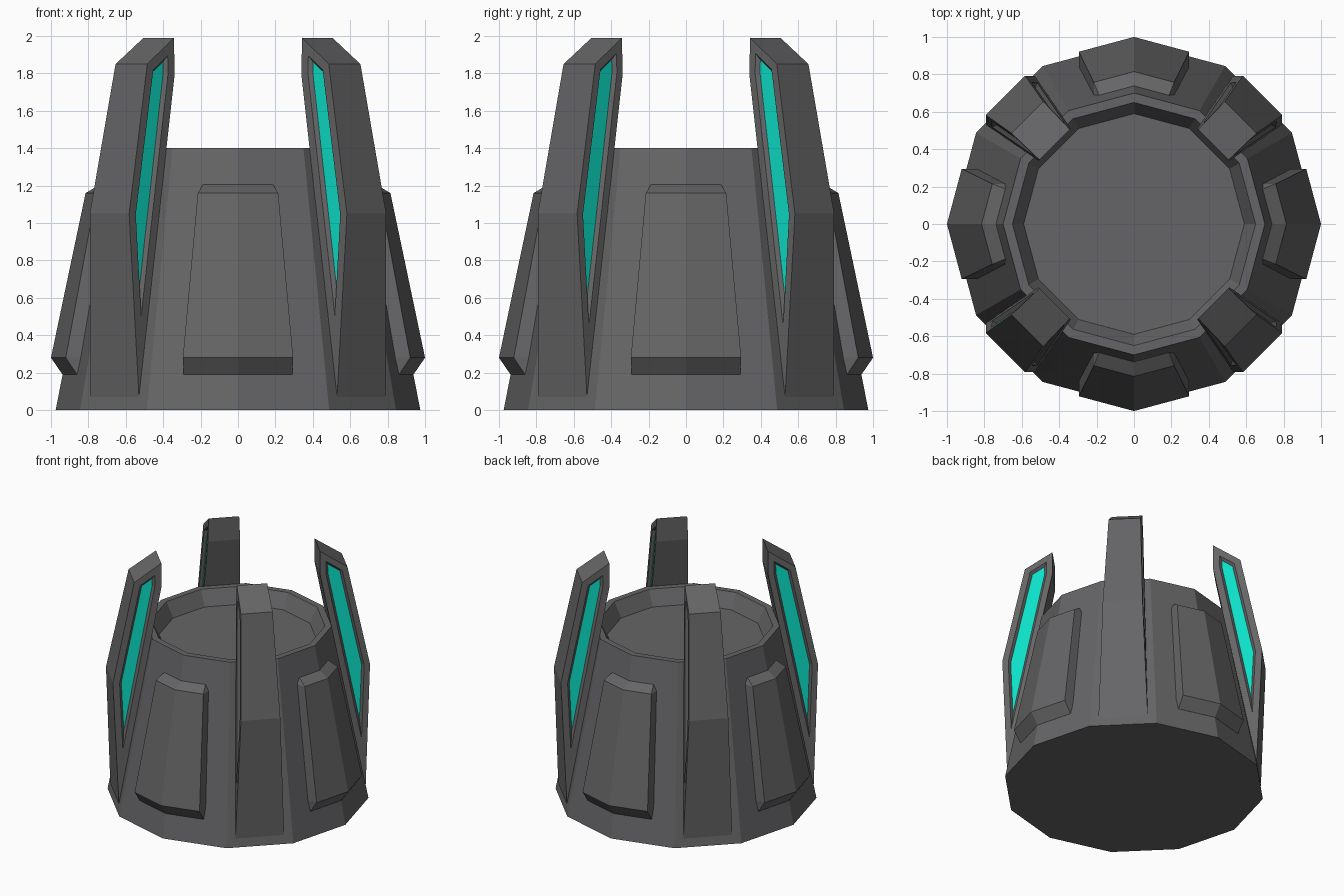
import bpy, bmesh, math
from mathutils import Matrix, Vector

if "Cube" in bpy.data.objects:
    bpy.data.objects.remove(bpy.data.objects["Cube"])


def material(name, rgb):
    m = bpy.data.materials.new(name)
    m.diffuse_color = (*rgb, 1)
    m.use_nodes = True
    m.node_tree.nodes["Principled BSDF"].inputs["Base Color"].default_value = m.diffuse_color
    return m


GREY = material("dark grey metal", (0.13, 0.13, 0.135))
TEAL = material("teal glow", (0.004, 0.75, 0.58))


def finish(bm, name, mats):
    bmesh.ops.recalc_face_normals(bm, faces=bm.faces)
    mesh = bpy.data.meshes.new(name)
    bm.to_mesh(mesh)
    bm.free()
    for m in mats:
        mesh.materials.append(m)
    ob = bpy.data.objects.new(name, mesh)
    bpy.context.collection.objects.link(ob)
    return ob


def loft(bm, rows, closed):
    """Bridge rows of points with quads and cap both ends."""
    vs = [[bm.verts.new(p) for p in row] for row in rows]
    n = len(vs[0])
    for a, b in zip(vs, vs[1:]):
        for i in range(n):
            j = (i + 1) % n
            bm.faces.new((a[i], a[j], b[j], b[i]))
    if closed:
        bm.faces.new(vs[0][::-1])
        bm.faces.new(vs[-1])


# Body: twelve-sided tapered drum with a sunken lid
def body_radius(z):
    return 0.975 - 0.275 * z / 1.4


bm = bmesh.new()
rings = [(0.975, 0), (0.70, 1.4), (0.65, 1.4), (0.59, 1.28)]
loft(bm, [[(r * math.cos(math.pi * i / 6), r * math.sin(math.pi * i / 6), z)
           for i in range(12)] for r, z in rings], True)
finish(bm, "body", [GREY])


# Armour panels: bent plates wrapped over the corners on the four axes
def panel(name, angle):
    bm = bmesh.new()
    k = math.tan(math.radians(15))
    rows = []
    for z, r, w in [(0.19, 0.938, 0.29), (0.28, 1.0, 0.295),
                    (1.16, 0.815, 0.215), (1.205, 0.741, 0.188)]:
        inner = body_radius(z) - 0.02
        rows.append([(r - k * w, -w, z), (r, 0, z), (r - k * w, w, z),
                     (inner - k * w, w, z), (inner, 0, z), (inner - k * w, -w, z)])
    loft(bm, rows, True)
    bm.transform(Matrix.Rotation(angle, 4, 'Z'))
    finish(bm, name, [GREY])


for name, deg in [("right", 0), ("back", 90), ("left", 180), ("front", 270)]:
    panel(name + "_panel", math.radians(deg))


# Fins: tapered blades on the diagonals with a recessed teal light on each side
PROFILE = [(0.933, 0.07), (0.972, 1.05), (0.806, 1.85), (0.60, 1.99), (0.60, 1.8)]


def fin(name, sx, sy):
    bm = bmesh.new()
    sides = []
    for s in (-1, 1):
        vs = [bm.verts.new((r, s * (0.184 - 0.036 * (z - 0.07)), z)) for r, z in PROFILE]
        sides.append(bm.faces.new(vs))
    a, b = (list(f.verts) for f in sides)
    for i in range(5):
        j = (i + 1) % 5
        bm.faces.new((a[i], a[j], b[j], b[i]))
    bmesh.ops.recalc_face_normals(bm, faces=bm.faces)
    for f, frame in zip(sides, (0.044, 0.05)):
        bmesh.ops.inset_individual(bm, faces=[f], thickness=frame, use_even_offset=True)
        bmesh.ops.inset_individual(bm, faces=[f], thickness=0.017, depth=-0.02,
                                   use_even_offset=True)
        f.material_index = 1
    bm.transform(Matrix.Diagonal((sx, sy, 1, 1)) @ Matrix.Rotation(math.pi / 4, 4, 'Z'))
    finish(bm, name, [GREY, TEAL])


for fb, sy in (("front", -1), ("back", 1)):
    for lr, sx in (("left", -1), ("right", 1)):
        fin(f"{fb}_{lr}_fin", sx, sy)
